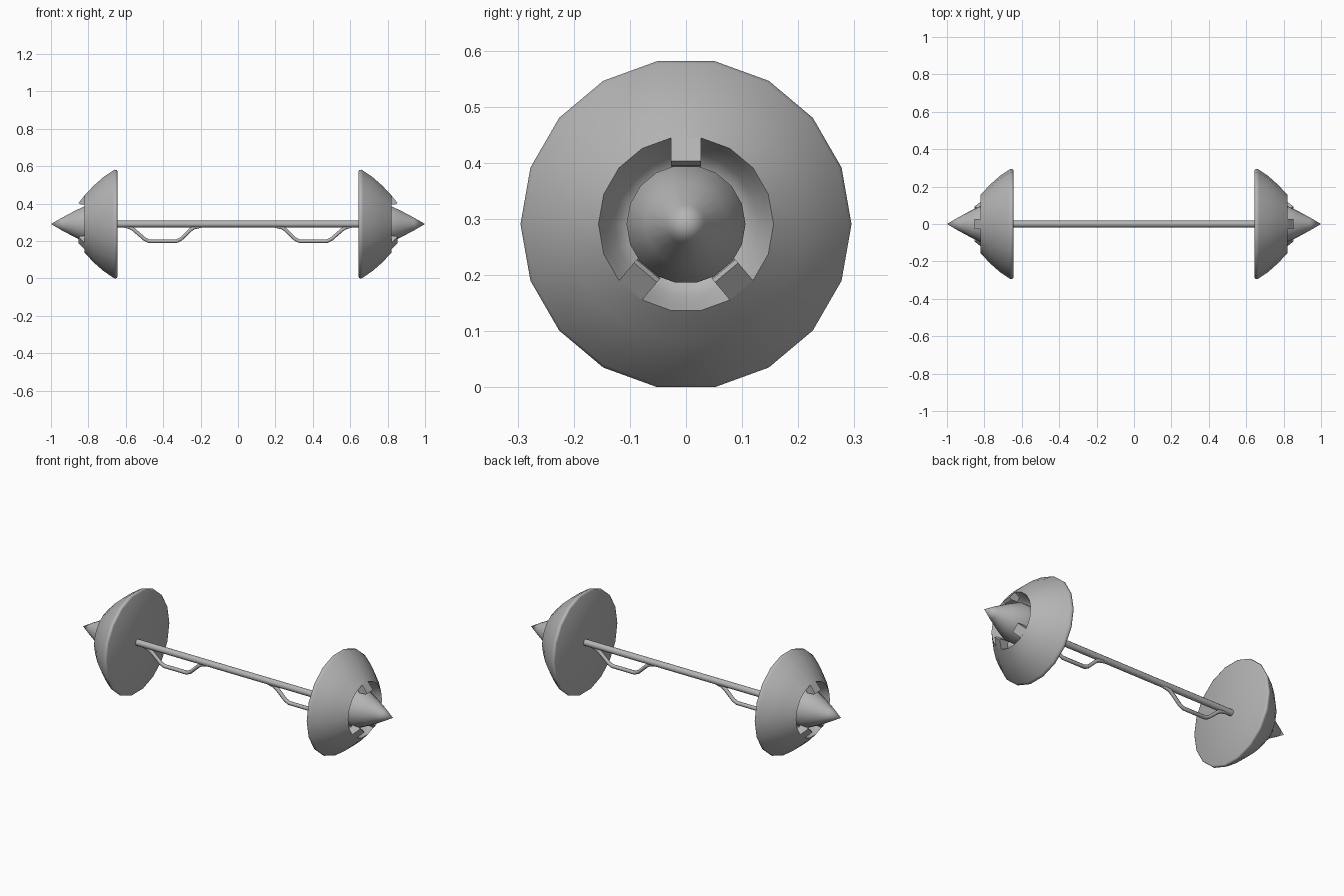
import bpy, bmesh
from math import cos, sin, radians, pi
from mathutils import Matrix, Vector

if "Cube" in bpy.data.objects:
    bpy.data.objects.remove(bpy.data.objects["Cube"])

AXIS_Z = 0.2907   # height of the axle

# Dark grey metal for every part
metal = bpy.data.materials.new("dark_grey")
metal.diffuse_color = (0.46, 0.46, 0.46, 1)
metal.use_nodes = True
metal.node_tree.nodes["Principled BSDF"].inputs["Base Color"].default_value = metal.diffuse_color


def finish(name, bm, mirror=True, angle=35):
    bmesh.ops.recalc_face_normals(bm, faces=bm.faces)
    me = bpy.data.meshes.new(name)
    bm.to_mesh(me)
    bm.free()
    me.materials.append(metal)
    ob = bpy.data.objects.new(name, me)
    bpy.context.collection.objects.link(ob)
    ob.location.z = AXIS_Z
    bpy.ops.object.select_all(action='DESELECT')
    ob.select_set(True)
    bpy.context.view_layer.objects.active = ob
    bpy.ops.object.shade_smooth_by_angle(angle=radians(angle))
    if mirror:
        ob.modifiers.new("Mirror", 'MIRROR')
    return ob


def lathe(name, profile, sides=18, mirror=True, angle=35):
    """Revolve (x, radius) points around the x axis; radius 0 makes a pole."""
    bm = bmesh.new()
    rings = []
    for x, r in profile:
        if r == 0:
            rings.append([bm.verts.new((x, 0, 0))] * sides)
        else:
            rings.append([bm.verts.new((x, r * cos(2 * pi * i / sides),
                                        r * sin(2 * pi * i / sides)))
                          for i in range(sides)])
    for a, b in zip(rings, rings[1:]):
        for i in range(sides):
            j = (i + 1) % sides
            bm.faces.new(list(dict.fromkeys((a[i], a[j], b[j], b[i]))))
    return finish(name, bm, mirror, angle)


# Domed wheel with rounded rim, flat inner face and a recess around the hub
lathe("wheel", [(0.649, 0), (0.645, 0.287), (0.649, 0.294), (0.660, 0.295),
                (0.668, 0.290), (0.718, 0.256), (0.77, 0.210),
                (0.82, 0.156), (0.80, 0.146), (0.765, 0.128), (0.74, 0.104),
                (0.74, 0)], angle=65)

# Pointed hub cone
lathe("hub_spike", [(0.74, 0), (0.74, 0.106), (0.80, 0.106), (0.87, 0.073),
                    (0.94, 0.035), (1.0, 0)])

# Axle bar
lathe("axle", [(-0.66, 0), (-0.66, 0.018), (0.66, 0.018), (0.66, 0)],
      sides=12, mirror=False)

# Three tabs continuing the dome over the recess
bm = bmesh.new()
tab = [(0.82, 0.1537), (0.853, 0.1125), (0.842, 0.105), (0.80, 0.103),
       (0.785, 0.138)]
n = len(tab)
for angle in (90, 230, 310):
    rot = Matrix.Rotation(radians(angle - 90), 3, 'X')
    a, b = [[bm.verts.new(rot @ Vector((x, s * 0.027, r))) for x, r in tab]
            for s in (-1, 1)]
    bm.faces.new(a)
    bm.faces.new(b)
    for i in range(n):
        j = (i + 1) % n
        bm.faces.new((a[i], a[j], b[j], b[i]))
finish("hub_tabs", bm, angle=30)

# Bent hand grips under the axle
cu = bpy.data.curves.new("hand_grip", 'CURVE')
cu.dimensions = '3D'
cu.bevel_depth = 0.011
cu.bevel_resolution = 1
cu.use_fill_caps = True
cu.materials.append(metal)
path = [(0.19, -0.008), (0.235, -0.019), (0.255, -0.032), (0.305, -0.080),
        (0.33, -0.092), (0.475, -0.092), (0.50, -0.080), (0.555, -0.032),
        (0.575, -0.019), (0.62, -0.006)]
sp = cu.splines.new('POLY')
sp.points.add(len(path) - 1)
for p, (x, z) in zip(sp.points, path):
    p.co = (x, 0, z, 1)
sp.use_smooth = True
grip = bpy.data.objects.new("hand_grip", cu)
bpy.context.collection.objects.link(grip)
grip.location.z = AXIS_Z
grip.modifiers.new("Mirror", 'MIRROR')
